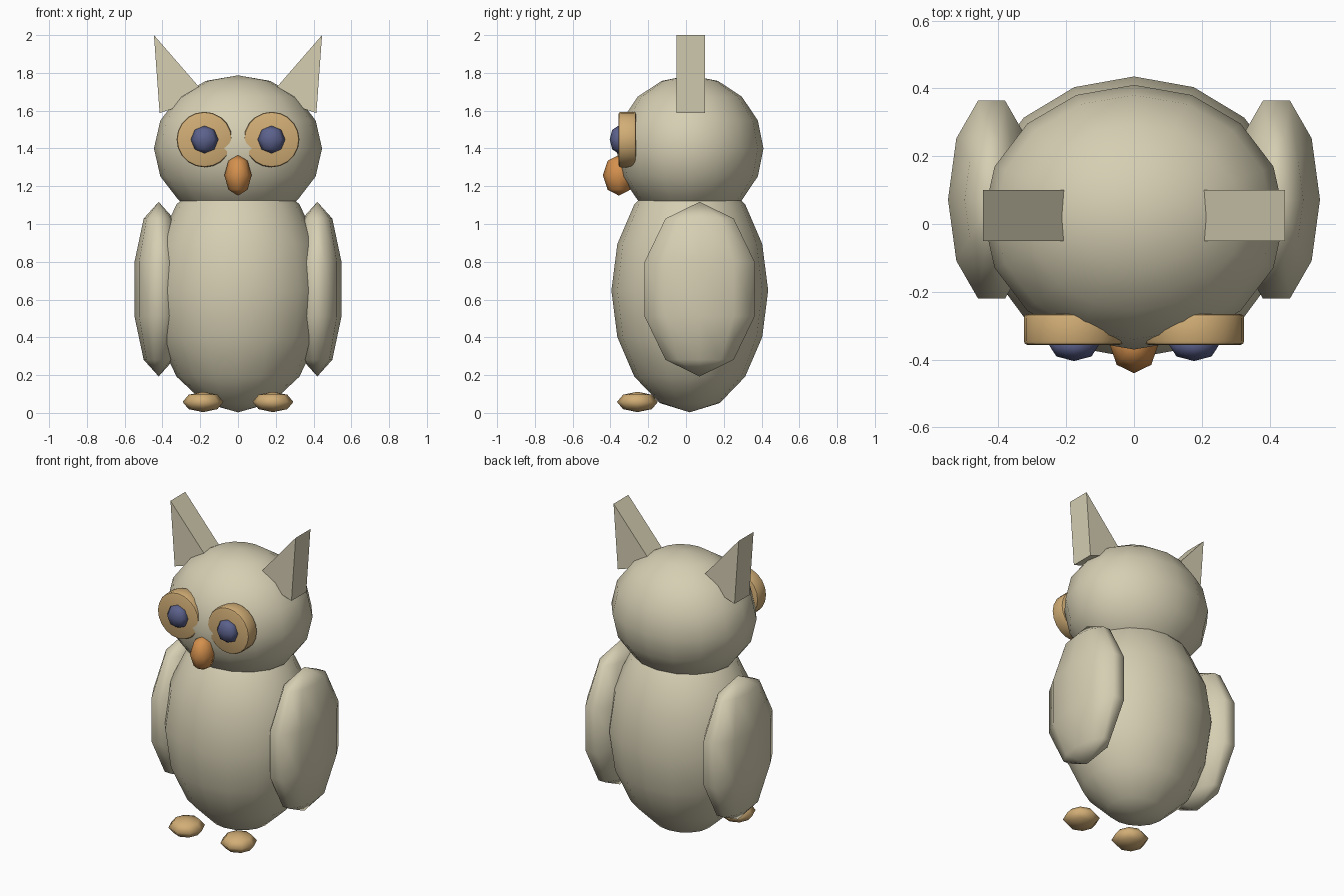
import bpy, bmesh, math
from math import sin, cos, pi

if "Cube" in bpy.data.objects:
    bpy.data.objects.remove(bpy.data.objects["Cube"])


def material(name, rgb):
    m = bpy.data.materials.new(name)
    m.diffuse_color = (*rgb, 1)
    m.use_nodes = True
    m.node_tree.nodes["Principled BSDF"].inputs["Base Color"].default_value = m.diffuse_color
    return m


CREAM = material("cream", (0.67, 0.62, 0.45))
TAN = material("tan", (0.64, 0.42, 0.18))
ORANGE = material("orange", (0.66, 0.28, 0.075))
BLUE = material("slate_blue", (0.105, 0.12, 0.26))


def finish(bm, name, mat, smooth):
    bmesh.ops.recalc_face_normals(bm, faces=bm.faces)
    for f in bm.faces:
        f.smooth = smooth
    me = bpy.data.meshes.new(name)
    bm.to_mesh(me)
    bm.free()
    me.materials.append(mat)
    ob = bpy.data.objects.new(name, me)
    bpy.context.collection.objects.link(ob)
    return ob


def ellipsoid(name, c, r, segs, rings, mat):
    """Smooth low-poly ellipsoid, poles along z, first vertex on +x."""
    bm = bmesh.new()

    def vert(lat, lon):
        return bm.verts.new((c[0] + r[0] * sin(lat) * cos(lon),
                             c[1] + r[1] * sin(lat) * sin(lon),
                             c[2] + r[2] * cos(lat)))
    top, bottom = vert(0, 0), vert(pi, 0)
    rows = [[vert(pi * i / rings, 2 * pi * j / segs) for j in range(segs)]
            for i in range(1, rings)]
    for j in range(segs):
        k = (j + 1) % segs
        bm.faces.new((top, rows[0][j], rows[0][k]))
        bm.faces.new((bottom, rows[-1][k], rows[-1][j]))
        for a, b in zip(rows, rows[1:]):
            bm.faces.new((a[j], b[j], b[k], a[k]))
    return finish(bm, name, mat, True)


def prism(name, outline, y0, y1, mat):
    """Extrude an x-z outline along y."""
    bm = bmesh.new()
    face = bm.faces.new([bm.verts.new((x, y0, z)) for x, z in outline])
    ext = bmesh.ops.extrude_face_region(bm, geom=[face])
    for v in ext["geom"]:
        if isinstance(v, bmesh.types.BMVert):
            v.co.y = y1
    return finish(bm, name, mat, False)


# Body, head, beak
ellipsoid("body", (0, 0.02, 0.648), (0.46, 0.415, 0.645), 16, 8, CREAM)
ellipsoid("head", (0, 0.02, 1.4), (0.445, 0.39, 0.387), 16, 8, CREAM)
ellipsoid("beak", (0, -0.355, 1.258), (0.072, 0.085, 0.108), 8, 4, ORANGE)

for side, s in (("left", 1), ("right", -1)):
    # Wings and feet
    ellipsoid(side + "_wing", (s * 0.42, 0.072, 0.655), (0.135, 0.323, 0.462), 10, 5, CREAM)
    ellipsoid(side + "_foot", (s * 0.185, -0.257, 0.058), (0.108, 0.108, 0.054), 8, 4, TAN)

    # Eye disc with softened rim, and pupil
    n = 20
    disc = prism(side + "_eye_disc",
                 [(s * 0.178 + 0.147 * cos(2 * pi * i / n), 1.447 + 0.147 * sin(2 * pi * i / n))
                  for i in range(n)], -0.357, -0.265, TAN)
    bev = disc.modifiers.new("rim", 'BEVEL')
    bev.width, bev.segments = 0.012, 2
    bev.limit_method, bev.angle_limit = 'ANGLE', math.radians(40)
    bpy.context.view_layer.objects.active = disc
    disc.select_set(True)
    bpy.ops.object.modifier_apply(modifier="rim")
    bpy.ops.object.shade_smooth_by_angle(angle=math.radians(35))
    disc.select_set(False)
    ellipsoid(side + "_pupil", (s * 0.177, -0.358, 1.447), (0.073, 0.046, 0.073), 8, 4, BLUE)

    # Triangular ear tuft
    prism(side + "_ear", [(s * 0.445, 2.0), (s * 0.415, 1.587), (s * 0.16, 1.672)],
          -0.05, 0.1, CREAM)
